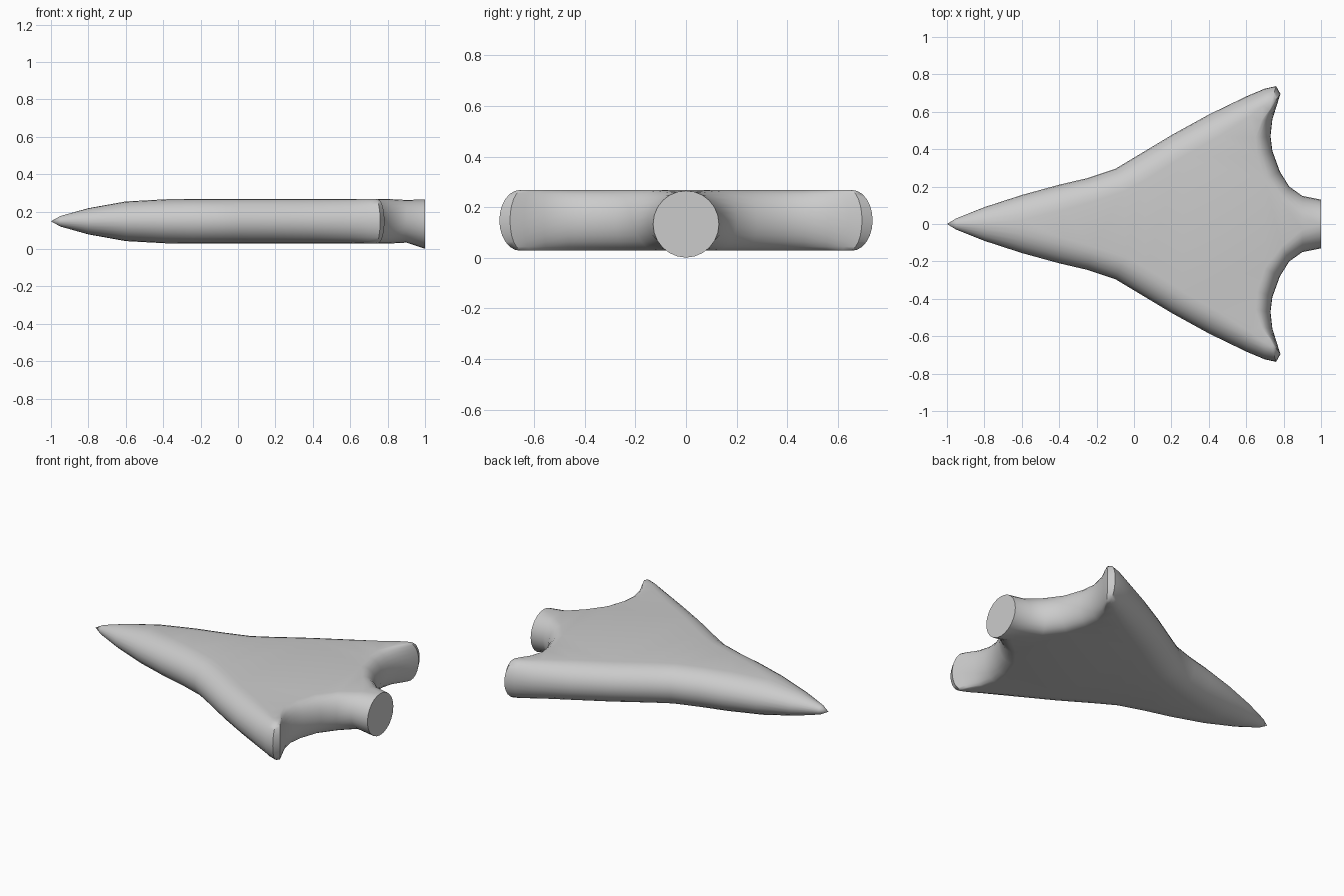
import bpy, bmesh, math

if "Cube" in bpy.data.objects:
    bpy.data.objects.remove(bpy.data.objects["Cube"])

# Half outline: rim x, rim y, shoulder x, shoulder y, half thickness
HALF = [
    (-1.0, .0, -1.0, 0, 0), (-.95, .03, -.95, 0, .028), (-.8, .09, -.8, 0, .07),
    (-.6, .155, -.6, .02, .106), (-.4, .21, -.38, .075, .118), (-.25, .245, -.22, .12, .12),
    (-.1, .295, -.05, .175, .12), (0, .355, .06, .235, .12), (.2, .475, .26, .36, .12),
    (.4, .585, .455, .47, .12), (.6, .682, .62, .575, .12), (.7, .724, .69, .63, .12),
    (.76, .737, .735, .655, .12), (.783, .695, .745, .645, .12), (.765, .64, .725, .61, .12),
    (.74, .56, .68, .55, .12), (.73, .47, .65, .46, .12), (.74, .39, .66, .36, .12),
    (.78, .28, .70, .235, .12), (.83, .20, .79, .12, .12),
    (.9, .15, .9, .03, .114), (1.0, .13, 1.0, 0, .132)]
FLAT_START, FLAT_END = 5, 19
STEPS = 12

bm = bmesh.new()


def column(p, side):
    """Rounded edge section, bottom shoulder to top shoulder."""
    rx, ry, sx, sy, h = p
    zc = .148 - (.015 if rx > .95 else 0)
    out = []
    for k in range(STEPS + 1):
        a = math.pi * (k / STEPS - .5)
        c = math.cos(a)
        out.append(bm.verts.new((sx + (rx - sx) * c, side * (sy + (ry - sy) * c),
                                 zc + h * math.sin(a))))
    return out


right = [column(p, 1) for p in HALF]
left = [column(p, -1) for p in HALF]

# Rounded edges on both sides
for cols in (right, left):
    for a, b in zip(cols, cols[1:]):
        for k in range(STEPS):
            bm.faces.new((a[k], b[k], b[k + 1], a[k + 1]))

# Upper and lower skins: strips at nose and tail, one flat panel between
for k in (0, STEPS):
    for i in range(len(HALF) - 1):
        if i < FLAT_START or i >= FLAT_END:
            bm.faces.new((right[i][k], right[i + 1][k], left[i + 1][k], left[i][k]))
    ring = [c[k] for c in right[FLAT_START:FLAT_END + 1]]
    ring += [c[k] for c in reversed(left[FLAT_START:FLAT_END + 1])]
    bm.faces.new(ring)

# Tail end cap
bm.faces.new(right[-1] + left[-1][::-1])

bmesh.ops.remove_doubles(bm, verts=bm.verts, dist=1e-5)
panels = [f for f in bm.faces if len(f.verts) > 4]
bmesh.ops.triangulate(bm, faces=panels)
bmesh.ops.recalc_face_normals(bm, faces=bm.faces)

mesh = bpy.data.meshes.new("delta_body")
bm.to_mesh(mesh)
bm.free()
body = bpy.data.objects.new("delta_body", mesh)
bpy.context.collection.objects.link(body)
bpy.context.view_layer.objects.active = body
body.select_set(True)
bpy.ops.object.shade_smooth_by_angle(angle=math.radians(45))
